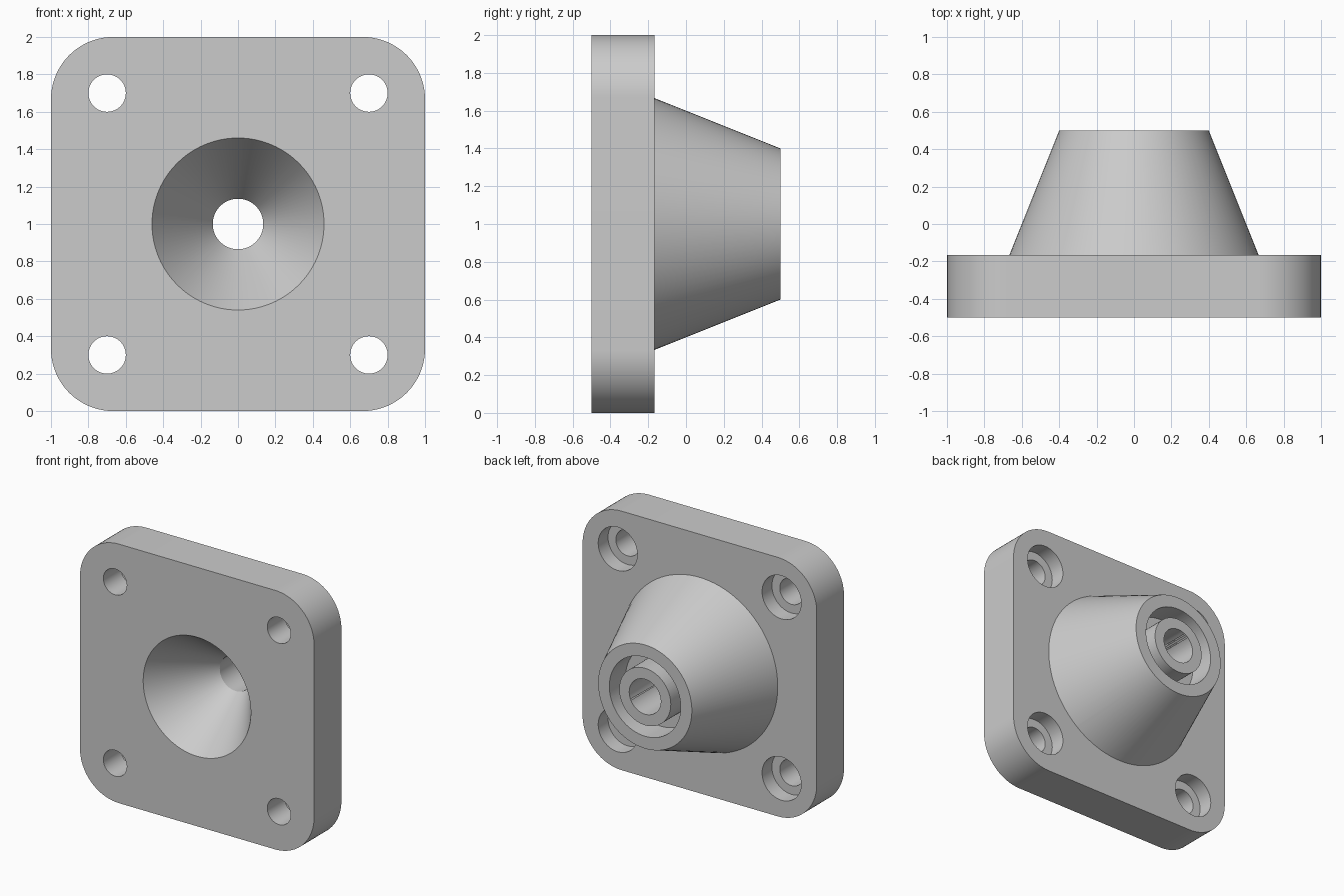
import bpy, bmesh, math
from mathutils import Matrix, Vector

if "Cube" in bpy.data.objects:
    bpy.data.objects.remove(bpy.data.objects["Cube"], do_unlink=True)

CENTRE = 1.0             # height of the hub axis
FRONT, BACK, TIP = -0.5, -0.167, 0.5
SEGMENTS = 96

grey = bpy.data.materials.new("plain grey")
grey.use_nodes = True
colour = (0.6, 0.6, 0.6, 1)
grey.diffuse_color = colour
grey.node_tree.nodes["Principled BSDF"].inputs["Base Color"].default_value = colour


def make_object(name, bm):
    bmesh.ops.recalc_face_normals(bm, faces=bm.faces)
    mesh = bpy.data.meshes.new(name)
    bm.to_mesh(mesh)
    bm.free()
    mesh.materials.append(grey)
    obj = bpy.data.objects.new(name, mesh)
    bpy.context.collection.objects.link(obj)
    return obj


def lathe(name, profile, x=0, z=CENTRE):
    """Turn a closed (radius, y) profile around an axis along y."""
    bm = bmesh.new()
    verts = [bm.verts.new((r, y, 0)) for r, y in profile]
    edges = [bm.edges.new((a, b)) for a, b in zip(verts, verts[1:] + verts[:1])]
    bmesh.ops.spin(bm, geom=verts + edges, cent=(0, 0, 0), axis=(0, 1, 0),
                   angle=math.tau, steps=SEGMENTS, use_merge=False)
    bmesh.ops.remove_doubles(bm, verts=bm.verts, dist=1e-5)
    bmesh.ops.dissolve_degenerate(bm, edges=bm.edges, dist=1e-5)
    # drop the seam left on the axis
    loose = [e for e in bm.edges if not e.link_faces]
    bmesh.ops.delete(bm, geom=loose, context="EDGES")
    bmesh.ops.translate(bm, verts=bm.verts, vec=(x, 0, z))
    return make_object(name, bm)


def combine(target, tool, operation):
    mod = target.modifiers.new(operation.lower(), "BOOLEAN")
    mod.operation = operation
    mod.solver = "EXACT"
    mod.object = tool
    tool.hide_render = True
    bpy.ops.object.select_all(action="DESELECT")
    bpy.context.view_layer.objects.active = target
    target.select_set(True)
    bpy.ops.object.modifier_apply(modifier=mod.name)
    bpy.data.objects.remove(tool, do_unlink=True)


# Square plate with rounded corners
bm = bmesh.new()
radius, steps = 0.333, 20
outline = []
for corner in range(4):
    turn = Matrix.Rotation(corner * math.pi / 2, 3, "Y")
    for i in range(steps + 1):
        a = math.pi / 2 * (1 - i / steps)
        p = Vector((1 - radius + radius * math.cos(a), FRONT,
                    1 - radius + radius * math.sin(a)))
        outline.append(bm.verts.new(turn @ p + Vector((0, 0, CENTRE))))
face = bm.faces.new(outline)
extruded = bmesh.ops.extrude_face_region(bm, geom=[face], use_keep_orig=True)
moved = [g for g in extruded["geom"] if isinstance(g, bmesh.types.BMVert)]
bmesh.ops.translate(bm, verts=moved, vec=(0, BACK - FRONT, 0))
body = make_object("flanged_hub", bm)

# Tapered hub, sunk a little into the plate
combine(body, lathe("hub", [(0, -0.3), (0.72, -0.3), (0.4, TIP), (0, TIP)]), "UNION")

# Funnel at the front running into the straight bore
combine(body, lathe("bore_cutter", [
    (0, -0.6), (0.529, -0.6), (0.135, -0.03), (0.135, 0.6), (0, 0.6)]), "DIFFERENCE")

# Ring groove in the hub end
combine(body, lathe("groove_cutter", [
    (0.22, 0.3), (0.305, 0.3), (0.305, 0.6), (0.22, 0.6)]), "DIFFERENCE")

# Counterbored bolt holes
seat = BACK - 0.12
for x in (-0.7, 0.7):
    for z in (-0.7, 0.7):
        combine(body, lathe("bolt_cutter", [
            (0, -0.6), (0.1, -0.6), (0.1, seat), (0.167, seat),
            (0.167, 0), (0, 0)], x, CENTRE + z), "DIFFERENCE")

bpy.ops.object.select_all(action="DESELECT")
body.select_set(True)
bpy.context.view_layer.objects.active = body
bpy.ops.object.shade_smooth_by_angle(angle=math.radians(20))
